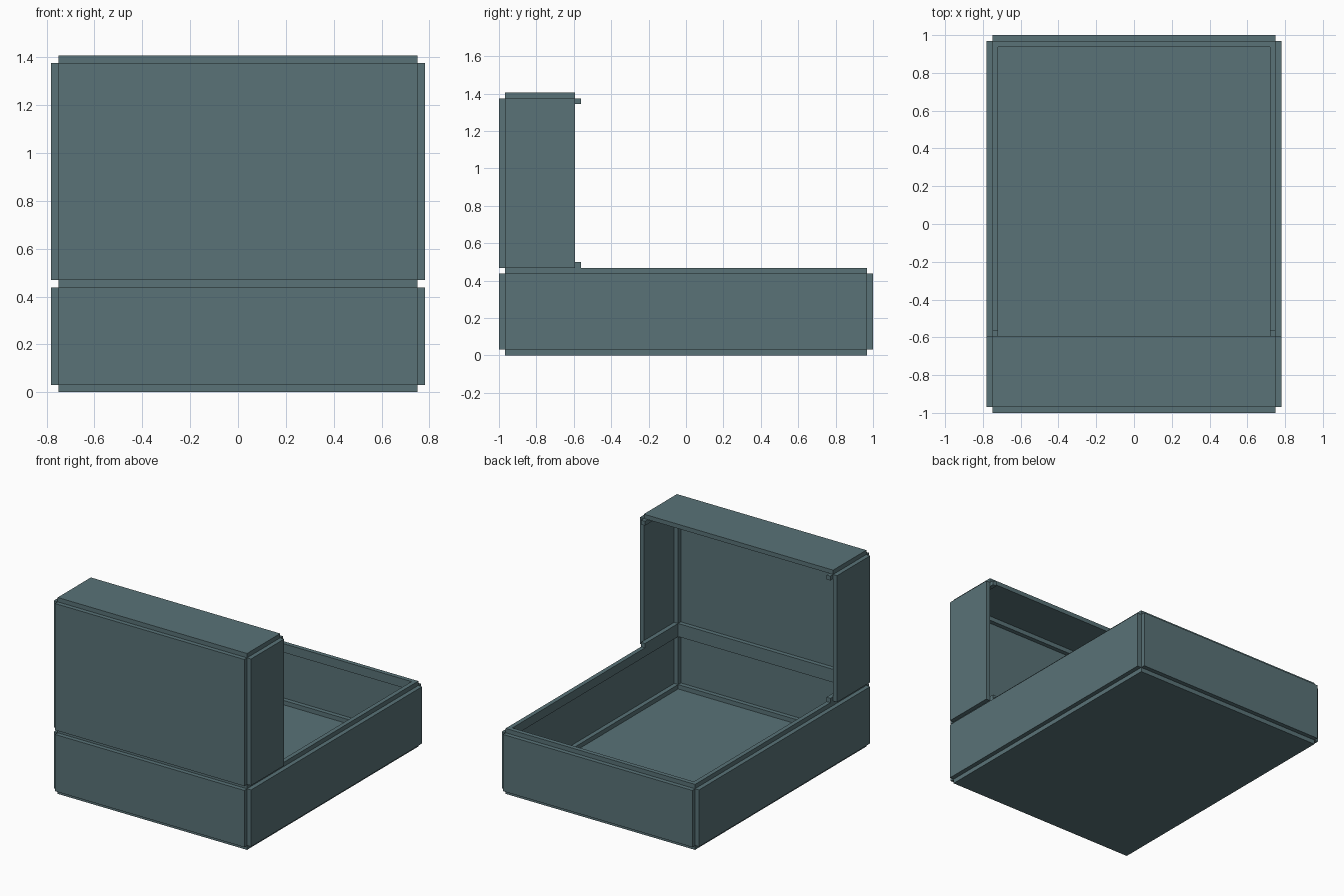
import bpy

if "Cube" in bpy.data.objects:
    bpy.data.objects.remove(bpy.data.objects["Cube"])

U = 1 / 32  # the model sits on a 1/32 grid

mat = bpy.data.materials.new("slate teal")
mat.diffuse_color = (0.10, 0.17, 0.185, 1)
mat.use_nodes = True
mat.node_tree.nodes["Principled BSDF"].inputs["Base Color"].default_value = mat.diffuse_color


def box(name, x, y, z):
    """Box from (low, high) ranges in grid units."""
    size = [(r[1] - r[0]) * U for r in (x, y, z)]
    mid = [(r[1] + r[0]) * U / 2 for r in (x, y, z)]
    bpy.ops.mesh.primitive_cube_add(size=1, location=mid)
    ob = bpy.context.object
    ob.name = name
    ob.scale = size
    bpy.ops.object.transform_apply(location=True, rotation=False, scale=True)
    ob.data.materials.append(mat)


def pair(name, x, y, z):
    """Right box and its mirrored left twin."""
    box("right_" + name, x, y, z)
    box("left_" + name, (-x[1], -x[0]), y, z)


W = (-24, 24)
RAIL = (23, 24)
FRONT, BACK = (-31, -30), (30, 31)

# lower tray panels
box("floor_panel", W, (-31, 31), (0, 1))
box("lower_front_panel", W, (-32, -31), (1, 14))
box("back_panel", W, (31, 32), (1, 14))
pair("lower_side_panel", (24, 25), (-31, 31), (1, 14))

# lower inner rails along the floor and the rim
for name, z in (("floor_rail", (1, 2)), ("rim", (13, 15))):
    pair(name, RAIL, (-31, 31), z)
    box("front_" + name, (-23, 23), FRONT, z)
    box("back_" + name, (-23, 23), BACK, z)
pair("lower_front_post", RAIL, FRONT, (2, 13))
pair("lower_back_post", RAIL, BACK, (2, 13))

# upper hood panels
box("upper_front_panel", W, (-32, -31), (15, 44))
pair("upper_side_panel", (24, 25), (-31, -19), (15, 44))
box("roof_panel", W, (-31, -19), (44, 45))

# upper inner rails, side ones poking out one unit at the back
for name, z in (("hood_base_rail", (15, 16)), ("roof_rail", (43, 44))):
    pair(name, RAIL, (-31, -18), z)
    box("front_" + name, (-23, 23), FRONT, z)
pair("upper_front_post", RAIL, FRONT, (16, 43))
